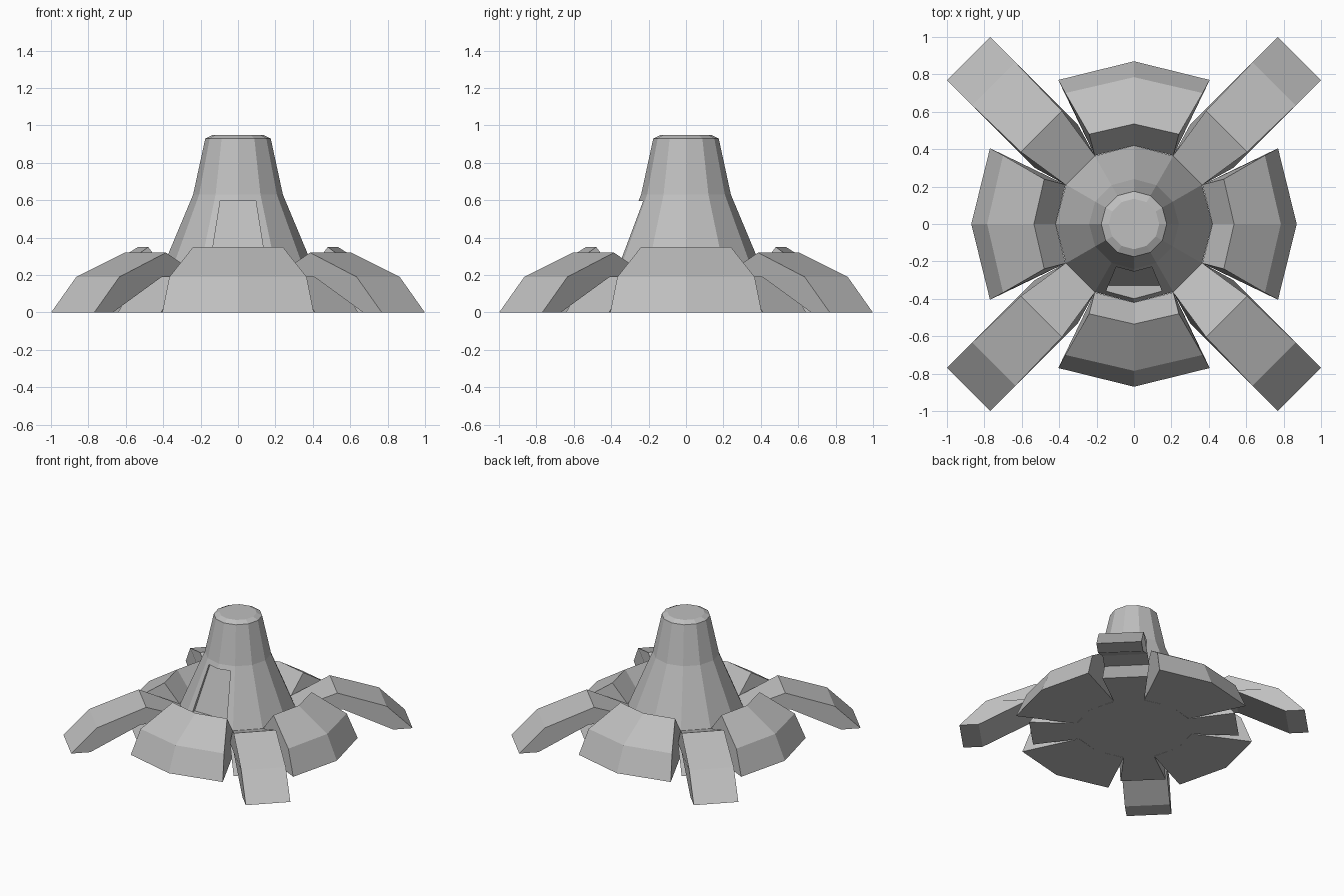
import bpy, bmesh, math
from mathutils import Matrix, Vector

if "Cube" in bpy.data.objects:
    bpy.data.objects.remove(bpy.data.objects["Cube"], do_unlink=True)

GREY = (0.52, 0.52, 0.52, 1)
mat = bpy.data.materials.new("plain grey")
mat.use_nodes = True
mat.diffuse_color = GREY
mat.node_tree.nodes["Principled BSDF"].inputs["Base Color"].default_value = GREY


def loft(name, rows, angle=0, wrap=False):
    """Bridge rows of points. wrap: each row is a closed ring, with end caps;
    otherwise the rows loop round a cross-section, closed by two side faces."""
    bm = bmesh.new()
    grid = [[bm.verts.new(p) for p in row] for row in rows]
    n, m = len(grid), len(grid[0])
    for i in range(n - 1 if wrap else n):
        for j in range(m if wrap else m - 1):
            a, b = grid[i], grid[(i + 1) % n]
            k = (j + 1) % m
            bm.faces.new((a[j], a[k], b[k], b[j]))
    if wrap:
        bm.faces.new(grid[0])
        bm.faces.new(grid[-1])
    else:
        bm.faces.new([row[0] for row in grid])
        bm.faces.new([row[-1] for row in grid])
    bmesh.ops.recalc_face_normals(bm, faces=bm.faces)
    bm.transform(Matrix.Rotation(angle, 4, "Z"))
    mesh = bpy.data.meshes.new(name)
    bm.to_mesh(mesh)
    bm.free()
    mesh.materials.append(mat)
    obj = bpy.data.objects.new(name, mesh)
    bpy.context.collection.objects.link(obj)
    return obj


# Tower: twelve-sided flared column with a bevelled top
def ring(r, z):
    return [Vector((r * math.cos(math.tau * i / 12), r * math.sin(math.tau * i / 12), z))
            for i in range(12)]


tower_profile = [(0.42, 0), (0.42, 0.2), (0.24, 0.63), (0.175, 0.93), (0.135, 0.95)]
tower = loft("tower", [ring(r, z) for r, z in tower_profile], wrap=True)

# Doorway: tapered recess cut into the front
door_edges = [(0.15, 0.25, -0.33), (0.095, 0.595, -0.212)]
cutter = loft("doorway_cutter", [
    [(-w, -0.7, z), (w, -0.7, z), (w, y, z), (-w, y, z)] for w, z, y in door_edges
], wrap=True)
cutter.hide_render = True
cut = tower.modifiers.new("doorway", "BOOLEAN")
cut.operation = "DIFFERENCE"
cut.solver = "EXACT"
cut.object = cutter
bpy.context.view_layer.objects.active = tower
bpy.ops.object.modifier_apply(modifier=cut.name)
bpy.data.objects.remove(cutter, do_unlink=True)

# Lobes: (half width, corner distance, middle distance, height)
lobe_profile = [(0.21, 0.366, 0.42, 0), (0.21, 0.366, 0.42, 0.2), (0.24, 0.48, 0.535, 0.35),
                (0.367, 0.70, 0.785, 0.19), (0.405, 0.77, 0.87, 0)]
lobe_rows = [[(-w, -c, z), (0, -m, z), (w, -c, z)] for w, c, m, z in lobe_profile]

# Legs with their footing: (half width, distance, height)
leg_profile = [(0.11, 0.405, 0), (0.11, 0.405, 0.2), (0.155, 0.70, 0.32), (0.163, 1.06, 0.19),
               (0.163, 1.25, 0), (0.163, 1.11, 0), (0.163, 0.74, 0.19),
               (0.163, 0.587, 0.19), (0.163, 0.745, 0)]
leg_rows = [[(-w, -r, z), (w, -r, z)] for w, r, z in leg_profile]

sides = ["front", "left", "back", "right"]
corners = ["front_left", "back_left", "back_right", "front_right"]
for i in range(4):
    loft(sides[i] + "_lobe", lobe_rows, i * math.pi / 2)
    loft(corners[i] + "_leg", leg_rows, (i + 0.5) * math.pi / 2)
